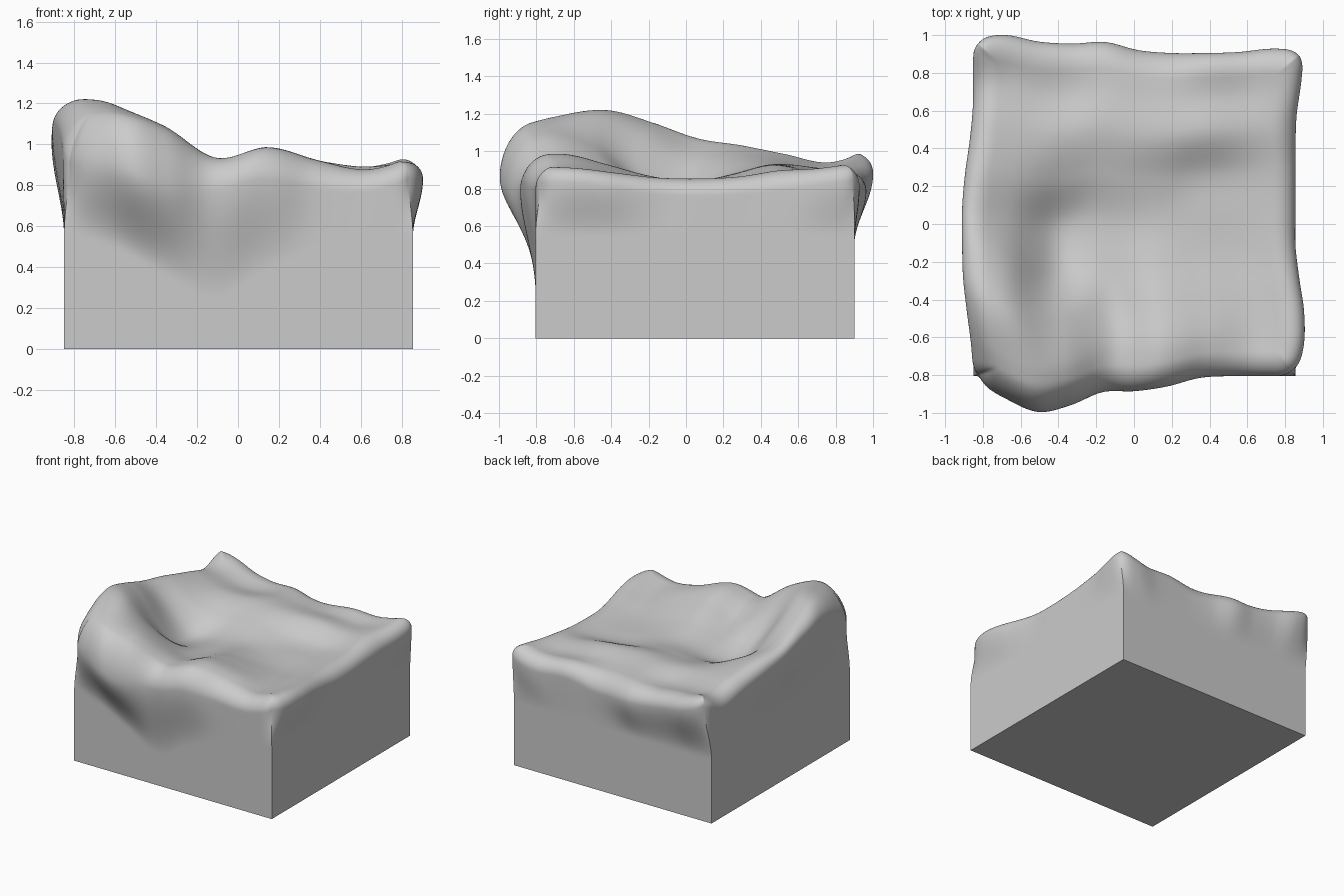
import bpy, bmesh, math

if "Cube" in bpy.data.objects:
    bpy.data.objects.remove(bpy.data.objects["Cube"])

X0, X1, Y0, Y1 = -0.85, 0.855, -0.805, 0.90   # footprint of the block
N, M = 100, 40                                # top grid, wall rows
R, W = 0.12, 0.13                             # rim rounding depth and width

# Surface heights, front row first, left to right
HEIGHTS = [
    [1.03, 1.11, 1.04, 0.93, 0.97, 0.91, 0.89, 0.95],
    [1.17, 1.18, 1.09, 0.93, 0.985, 0.92, 0.87, 0.95],
    [1.22, 1.20, 1.02, 0.87, 0.93, 0.88, 0.85, 0.92],
    [1.18, 1.10, 0.85, 0.83, 0.87, 0.84, 0.83, 0.89],
    [1.12, 0.98, 0.79, 0.82, 0.84, 0.83, 0.83, 0.88],
    [1.07, 0.98, 0.88, 0.88, 0.87, 0.84, 0.84, 0.89],
    [1.01, 0.96, 0.93, 0.93, 0.93, 0.92, 0.89, 0.91],
    [0.96, 0.92, 0.89, 0.91, 0.90, 0.89, 0.88, 0.94],
    [1.05, 0.97, 0.92, 0.90, 0.88, 0.92, 0.91, 0.97],
]
# How far each wall swells outward at the rim, along its length
FRONT = [0.02, 0.12, 0.19, 0.155, 0.085, 0.08, 0.055, 0.01, 0, 0, 0]
BACK = [0.085, 0.10, 0.065, 0.055, 0.063, 0.02, 0.005, 0.005, 0.01, 0.028, 0.02]
LEFT = [0.0, 0.012, 0.035, 0.055, 0.06, 0.06, 0.045, 0.02, 0.003, 0.002, 0.002]
RIGHT = [0.005, 0.045, 0.045, 0.02, 0, 0, 0, 0, 0.006, 0.03, 0.045]
# Height where the front swelling begins, and extra rounding of its brow
FRONT_START = [0.58, 0.5, 0.37, 0.25, 0.38, 0.48, 0.55, 0.55]
BROW = [0, 0.09, 0.11, 0.03, 0.02, 0, 0, 0]


def spline(vals, t):
    """Smooth interpolation through evenly spaced values, t in 0..1."""
    n = len(vals) - 1
    s = min(max(t, 0), 1) * n
    i = min(int(s), n - 1)
    f = s - i
    b, c = vals[i], vals[i + 1]
    a = vals[i - 1] if i > 0 else 2 * b - c
    d = vals[i + 2] if i + 2 <= n else 2 * c - b
    return b + 0.5 * f * (c - a + f * (2*a - 5*b + 4*c - d + f * (3*(b - c) + d - a)))


def ease(z, start, rim):
    t = min(max((z - start) / (rim - start), 0), 1)
    return t * t * (3 - 2 * t)


def edge_factors(u, v):
    """0 inside the top, rising to 1 at the side and front/back rims."""
    return (max(0, 1 - min(u, 1 - u) * 1.705 / W),
            max(0, 1 - min(v, 1 - v) * 1.705 / W))


def place(u, v, z, rim):
    """Map block coordinates to space, swelling the walls up to the rim."""
    side = ease(z, 0.55, rim)
    left = X0 - spline(LEFT, v) * side
    right = X1 + spline(RIGHT, v) * side
    front = Y0 - spline(FRONT, u) * ease(z, spline(FRONT_START, u), rim)
    back = Y1 + spline(BACK, u) * ease(z, 0.5, rim)
    ex, ey = edge_factors(u, v)
    if ex > 0 and ey > 0:                       # round the upper corners in plan
        pull = (1 - max(ex, ey) / (ex ** 3 + ey ** 3) ** (1 / 3)) * side * W / 1.705
        u += pull * ex * (1 if u < 0.5 else -1)
        v += pull * ey * (1 if v < 0.5 else -1)
    return (left + (right - left) * u, front + (back - front) * v, z)


def top_height(u, v):
    h = spline([spline(row, u) for row in HEIGHTS], v)
    ex, ey = edge_factors(u, v)
    e = max(ex, ey)
    depth = R + (max(0, spline(BROW, u)) if v < 0.5 and ey >= ex else 0)
    return h - depth * (1 - math.sqrt(1 - e * e))


bm = bmesh.new()
grid = [0.5 - 0.5 * math.cos(math.pi * i / N) for i in range(N + 1)]

# Rolling top surface
top = []
for u in grid:
    column = []
    for v in grid:
        z = top_height(u, v)
        column.append(bm.verts.new(place(u, v, z, min(z, 0.6))))
    top.append(column)
for i in range(N):
    for j in range(N):
        bm.faces.new((top[i][j], top[i+1][j], top[i+1][j+1], top[i][j+1]))

# Walls hanging from the rim down to the ground
loop = ([(i, 0) for i in range(N)] + [(N, j) for j in range(N)]
        + [(i, N) for i in range(N, 0, -1)] + [(0, j) for j in range(N, 0, -1)])
ring = [top[i][j] for i, j in loop]
for k in range(1, M + 1):
    lower = []
    for i, j in loop:
        u, v = grid[i], grid[j]
        rim = top_height(u, v)
        lower.append(bm.verts.new(place(u, v, rim * (1 - k / M), rim)))
    for a in range(len(loop)):
        b = (a + 1) % len(loop)
        bm.faces.new((ring[b], ring[a], lower[a], lower[b]))
    ring = lower

# Flat underside
bm.faces.new(ring)
bmesh.ops.recalc_face_normals(bm, faces=bm.faces)

mesh = bpy.data.meshes.new("terrain_block")
bm.to_mesh(mesh)
bm.free()
block = bpy.data.objects.new("terrain_block", mesh)
bpy.context.collection.objects.link(block)
bpy.context.view_layer.objects.active = block
block.select_set(True)
bpy.ops.object.shade_smooth_by_angle(angle=math.radians(40))
